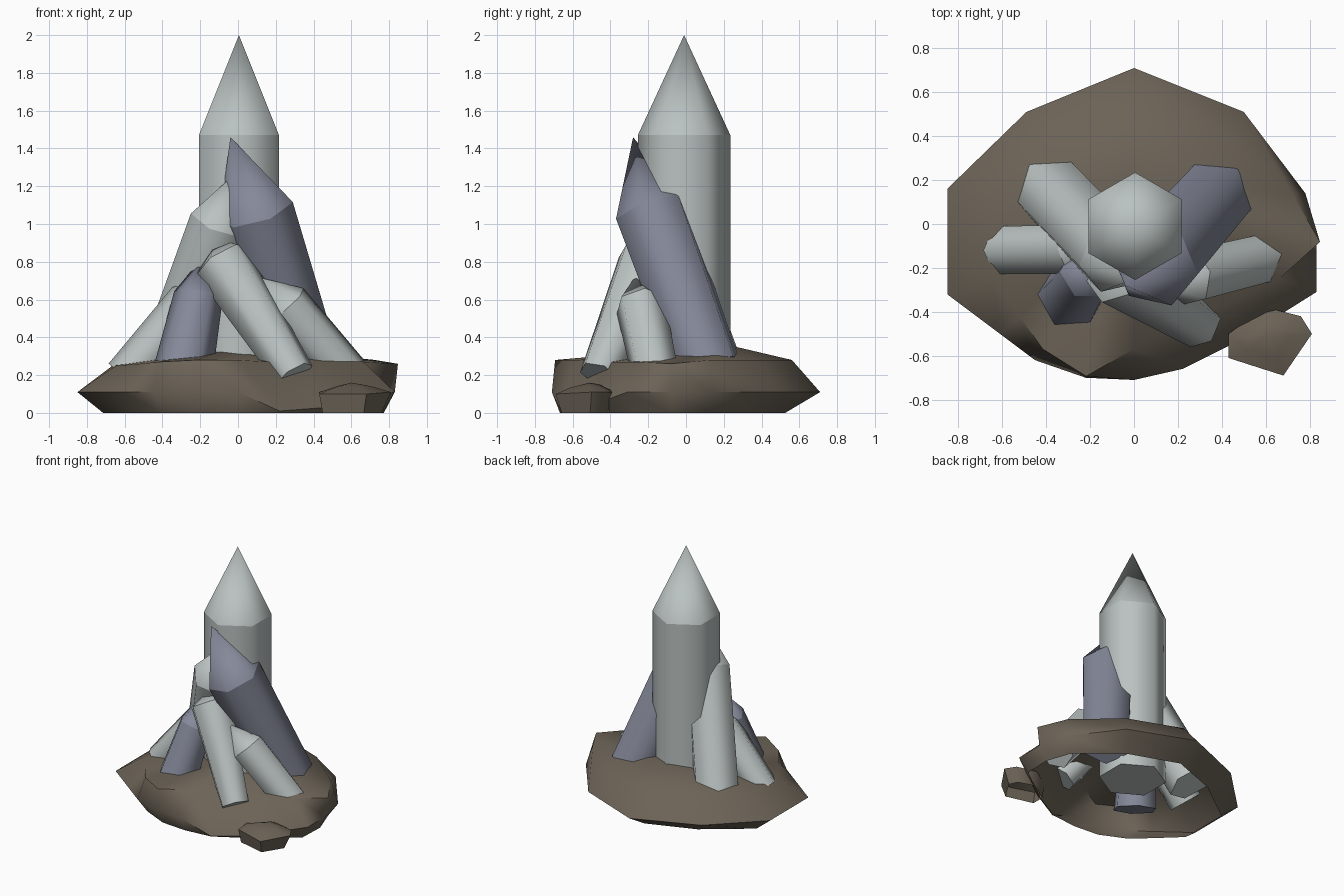
import bpy, bmesh, math
from mathutils import Vector

cube = bpy.data.objects.get("Cube")
if cube:
    bpy.data.objects.remove(cube, do_unlink=True)


def material(name, rgb):
    m = bpy.data.materials.new(name)
    m.use_nodes = True
    colour = (*rgb, 1)
    m.diffuse_color = colour
    m.node_tree.nodes["Principled BSDF"].inputs["Base Color"].default_value = colour
    return m


pale = material("pale grey crystal", (0.49, 0.54, 0.53))
violet = material("violet grey crystal", (0.235, 0.25, 0.32))
brown = material("brown rock", (0.15, 0.125, 0.095))


def add_object(name, bm, mat):
    bmesh.ops.recalc_face_normals(bm, faces=bm.faces)
    mesh = bpy.data.meshes.new(name)
    bm.to_mesh(mesh)
    bm.free()
    mesh.materials.append(mat)
    obj = bpy.data.objects.new(name, mesh)
    bpy.context.collection.objects.link(obj)
    return obj


def bridge(bm, low, high):
    """Join two vertex loops of equal length with quads."""
    for i in range(len(low)):
        j = (i + 1) % len(low)
        bm.faces.new((low[i], low[j], high[j], high[i]))


def fan(bm, loop, tip):
    for i in range(len(loop)):
        bm.faces.new((loop[i], loop[(i + 1) % len(loop)], tip))


def crystal(name, mat, base, shoulder, tip, r_base, r_top, spin):
    """Six-sided prism from base to shoulder, closed by a pointed tip."""
    base, shoulder = Vector(base), Vector(shoulder)
    turn = Vector((0, 0, 1)).rotation_difference(shoulder - base)
    bm = bmesh.new()

    def ring(centre, r):
        angles = [math.radians(spin + 60 * k) for k in range(6)]
        return [bm.verts.new(centre + turn @ Vector((r * math.cos(a), r * math.sin(a), 0)))
                for a in angles]

    low, high = ring(base, r_base), ring(shoulder, r_top)
    bridge(bm, low, high)
    fan(bm, high, bm.verts.new(tip))
    bm.faces.new(low[::-1])
    # Soft long edges, crisp shoulder and end cap
    for f in bm.faces:
        f.smooth = True
    for loop in (low, high):
        for i in range(6):
            bm.edges.get((loop[i], loop[i - 1])).smooth = False
    add_object(name, bm, mat)


def rock(name, rows, centre, peak):
    """Open-bottomed boulder. Rows: x, y, waist height, top scale, top height, foot scale."""
    bm = bmesh.new()
    cx, cy = centre

    def vert(x, y, s, z):
        return bm.verts.new((cx + (x - cx) * s, cy + (y - cy) * s, z))

    foot = [vert(x, y, f, 0) for x, y, w, t, h, f in rows]
    waist = [vert(x, y, 1, w) for x, y, w, t, h, f in rows]
    rim = [vert(x, y, t, h) for x, y, w, t, h, f in rows]
    bridge(bm, foot, waist)
    bridge(bm, waist, rim)
    fan(bm, rim, bm.verts.new(peak))
    obj = add_object(name, bm, brown)
    bpy.ops.object.select_all(action="DESELECT")
    obj.select_set(True)
    bpy.context.view_layer.objects.active = obj
    bpy.ops.object.shade_smooth_by_angle(angle=math.radians(52))


# Ground rocks; the base slopes down towards its front left
rock("base_rock", [
    (-.85, .16, .11, .75, .27, .84), (-.49, .51, .11, .78, .29, .76),
    (0, .71, .11, .79, .28, .74), (.5, .51, .11, .8, .28, .76),
    (.78, .14, .11, .93, .28, .9), (.83, -.08, .11, 1.02, .26, .93),
    (.83, -.31, .11, .8, .27, .92), (.48, -.53, .03, .74, .27, .96),
    (.22, -.66, .01, .74, .27, .98), (0, -.71, .11, .8, .28, .94),
    (-.22, -.7, .11, .99, .28, .93), (-.45, -.62, .11, .92, .27, .9),
    (-.61, -.5, .11, .85, .26, .88), (-.85, -.32, .11, .76, .25, .84),
], (0, 0), (0, .22, .36))
rock("small_rock", [
    (.43, -.5, .11, .5, .14, .9), (.43, -.61, .1, .5, .135, .9),
    (.68, -.69, .1, .5, .135, .8), (.81, -.5, .11, .5, .14, .75),
    (.76, -.42, .11, .5, .145, .8), (.6, -.38, .11, .5, .15, .85),
], (.61, -.53), (.6, -.51, .16))

# Upright centre crystal
crystal("centre_crystal", pale, (.005, -.01, .1), (.005, -.01, 1.47),
        (.005, -.01, 2), .245, .245, 30)

# Crystals leaning in against the centre
crystal("tall_left_crystal", violet, (.365, .12, .22), (.095, -.185, 1.07),
        (-.04, -.28, 1.46), .188, .205, 50)
crystal("tall_right_crystal", pale, (-.4, .175, .14), (-.085, -.15, 1.01),
        (0, -.25, 1.28), .175, .175, 10)
crystal("front_crystal", pale, (.3, -.46, .2), (-.085, -.21, .8),
        (-.12, -.13, .92), .11, .16, 10)
crystal("small_right_crystal", pale, (-.59, -.12, .18), (-.25, -.115, .58),
        (-.1, -.11, .75), .125, .13, 0)
crystal("small_violet_crystal", violet, (-.31, -.36, .12), (-.21, -.22, .62),
        (-.19, -.19, .82), .165, .13, 0)
crystal("small_left_crystal", pale, (.6, -.155, .17), (.25, -.24, .57),
        (.1, -.27, .72), .125, .135, 14)
